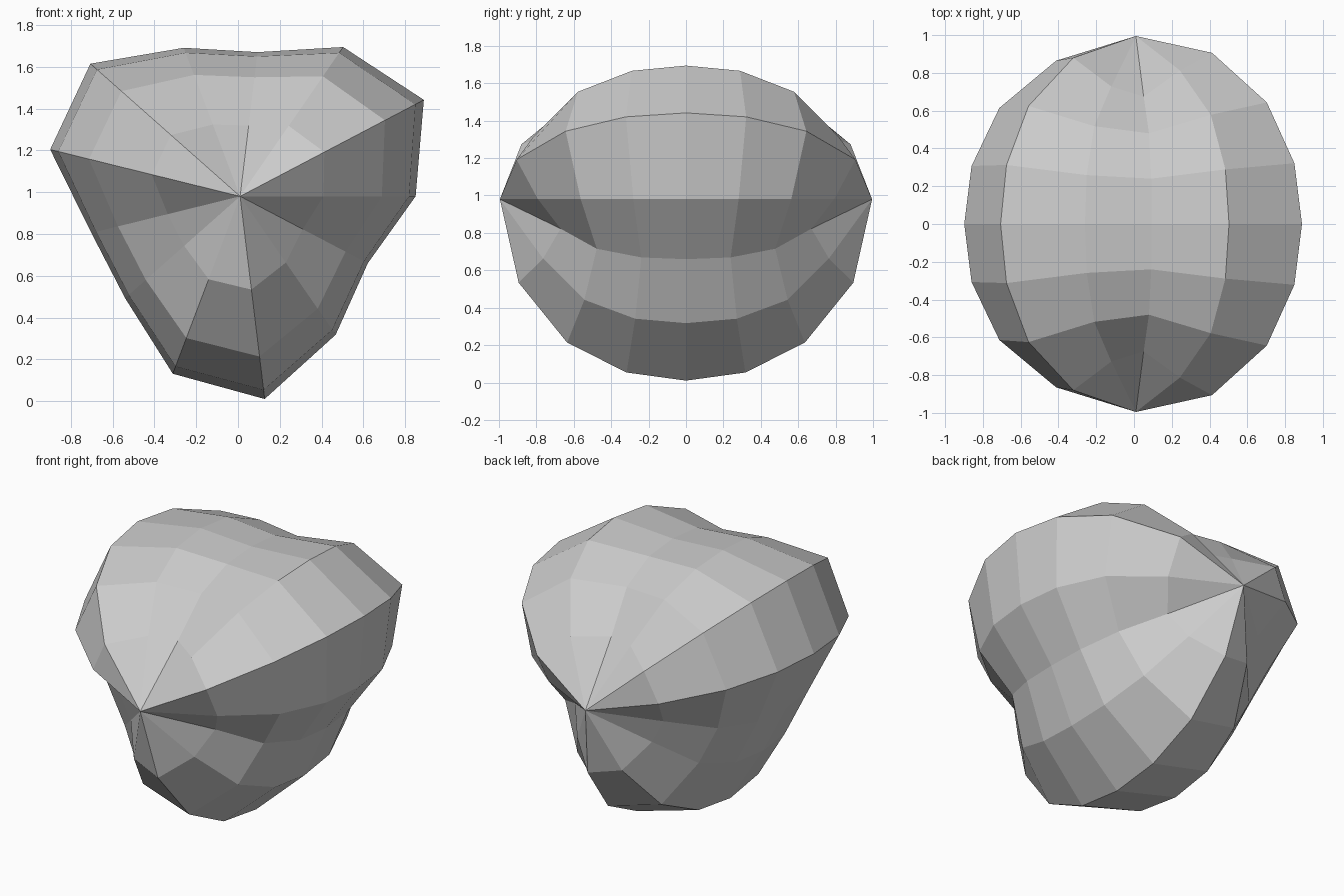
import bpy, bmesh, math

if "Cube" in bpy.data.objects:
    bpy.data.objects.remove(bpy.data.objects["Cube"])

# Lumpy low-poly boulder: a 13-sided sphere with poles along y,
# each meridian having its own radius
RADII = [0.84, 0.993, 0.868, 0.695, 0.76, 0.957, 0.936,
         0.733, 0.735, 0.908, 0.977, 0.805, 0.69]
CX, CZ, POLE = 0.01, 0.98, 0.995

# Per ring: (radial factor, its growth, y factor, its growth) for smaller meridians
HALF = [(0.955, 0.015, 0.325, 0.02),
        (0.79, 0.035, 0.65, 0.04),
        (0.46, 0.03, 0.915, 0.055)]
RINGS = ([(a, b, -c, -d) for a, b, c, d in reversed(HALF)]
         + [(1, 0, 0, 0)] + HALF)

bm = bmesh.new()
n = len(RADII)
rings = []
for a, b, c, d in RINGS:
    ring = []
    for k, R in enumerate(RADII):
        s = (0.98 - R) / 0.28
        ang = 2 * math.pi * k / n
        r = R * (a + b * s)
        ring.append(bm.verts.new((CX + r * math.cos(ang), R * (c + d * s),
                                  CZ + r * math.sin(ang))))
    rings.append(ring)

# Side bands
for lo, hi in zip(rings, rings[1:]):
    for k in range(n):
        j = (k + 1) % n
        bm.faces.new((lo[k], lo[j], hi[j], hi[k]))

# Pole fans
for ring, y in ((rings[0], -POLE), (rings[-1], POLE)):
    tip = bm.verts.new((CX, y, CZ))
    for k in range(n):
        bm.faces.new((ring[k], ring[(k + 1) % n], tip))

bmesh.ops.recalc_face_normals(bm, faces=bm.faces)
mesh = bpy.data.meshes.new("boulder")
bm.to_mesh(mesh)
bm.free()
bpy.context.collection.objects.link(bpy.data.objects.new("boulder", mesh))
